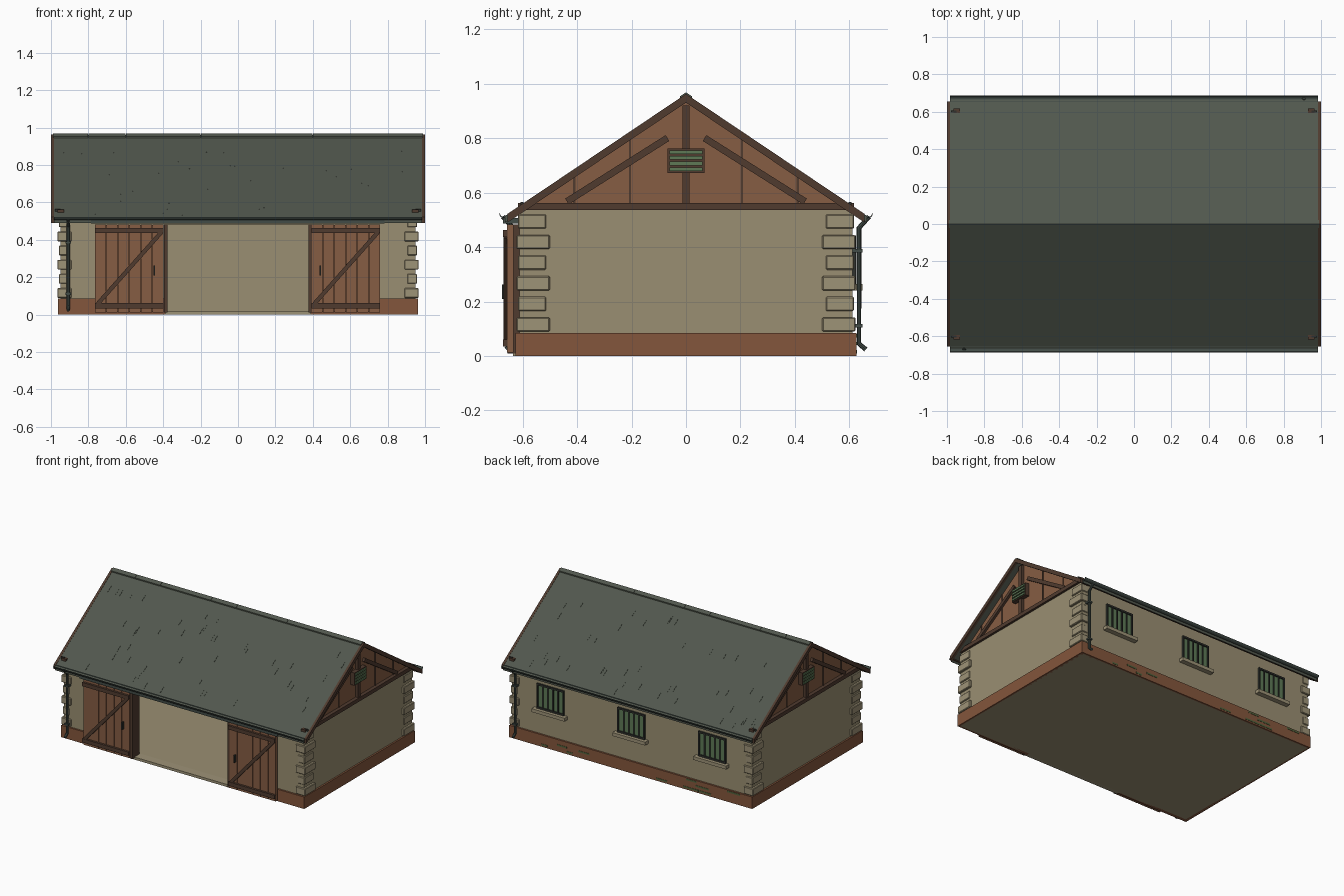
import bpy, bmesh, math, random
from mathutils import Vector

if "Cube" in bpy.data.objects:
    bpy.data.objects.remove(bpy.data.objects["Cube"])

random.seed(4)


def material(name, r, g, b):
    m = bpy.data.materials.new(name)
    lin = [((c / 255 + 0.055) / 1.055) ** 2.4 for c in (r, g, b)]
    m.diffuse_color = (*lin, 1)
    m.use_nodes = True
    m.node_tree.nodes["Principled BSDF"].inputs["Base Color"].default_value = m.diffuse_color
    return m


PLASTER = material("plaster", 154, 143, 114)
QUOIN = material("corner stone", 158, 147, 119)
BRICK = material("plinth brick", 132, 86, 60)
BOARD = material("door boards", 134, 93, 67)
TIMBER = material("dark timber", 80, 59, 47)
SLATE = material("roof slate", 81, 87, 77)
METAL = material("gutter metal", 66, 76, 71)
GREEN = material("green louvre", 94, 122, 86)
IRON = material("dark iron", 48, 50, 46)
MOSS = material("moss", 84, 98, 60)


def prism(axis, pts, lo, hi):
    return axis, pts, lo, hi


def box(x0, x1, y0, y1, z0, z1):
    return prism('x', [(y0, z0), (y1, z0), (y1, z1), (y0, z1)], x0, x1)


def strip(p, q, w):
    """Four corners of a bar of width w between two 2D points."""
    p, q = Vector(p), Vector(q)
    d = (q - p).normalized() * (w / 2)
    n = Vector((-d.y, d.x))
    return [tuple(v) for v in (p - n, q - n, q + n, p + n)]


def make(name, mat, solids, bevel=0):
    """One object from a list of extruded profiles."""
    bm = bmesh.new()
    for axis, pts, lo, hi in solids:
        rings = []
        for t in (lo, hi):
            rings.append([bm.verts.new((t, a, b) if axis == 'x' else (a, t, b)) for a, b in pts])
        bm.faces.new(rings[0])
        bm.faces.new(rings[1])
        n = len(pts)
        for i in range(n):
            j = (i + 1) % n
            bm.faces.new((rings[0][i], rings[0][j], rings[1][j], rings[1][i]))
    bmesh.ops.recalc_face_normals(bm, faces=bm.faces)
    me = bpy.data.meshes.new(name)
    bm.to_mesh(me)
    bm.free()
    me.materials.append(mat)
    ob = bpy.data.objects.new(name, me)
    bpy.context.collection.objects.link(ob)
    if bevel:
        mod = ob.modifiers.new("bevel", 'BEVEL')
        mod.width, mod.segments = bevel, 1
    return ob


def tube(name, mat, pts, r):
    cu = bpy.data.curves.new(name, 'CURVE')
    cu.dimensions, cu.bevel_depth, cu.bevel_resolution, cu.use_fill_caps = '3D', r, 2, True
    sp = cu.splines.new('POLY')
    sp.points.add(len(pts) - 1)
    for p, c in zip(sp.points, pts):
        p.co = (*c, 1)
    cu.materials.append(mat)
    ob = bpy.data.objects.new(name, cu)
    bpy.context.collection.objects.link(ob)
    bpy.ops.object.select_all(action='DESELECT')
    bpy.context.view_layer.objects.active = ob
    ob.select_set(True)
    bpy.ops.object.convert(target='MESH')
    bpy.ops.object.shade_smooth_by_angle()


SIDES = (-1, 1)
WX, WY, WT = 0.95, 0.612, 0.04      # wall half sizes and thickness
SLOPE, RIDGE = 0.672, 0.96


def roof_z(y):
    return RIDGE - SLOPE * abs(y)


def chevron(y, drop, thick):
    z0, z1 = RIDGE - drop, roof_z(y) - drop
    return [(-y, z1), (0, z0), (y, z1), (y, z1 - thick), (0, z0 - thick), (-y, z1 - thick)]


# Floor, walls with the wide front opening
make("floor", PLASTER, [box(-WX, WX, -WY, WY, 0, 0.015)])
make("walls", PLASTER,
     [box(s * WX, s * (WX - WT), -WY, WY, 0, 0.535) for s in SIDES]
     + [box(-WX, WX, WY - WT, WY, 0, 0.525)]
     + [box(s * 0.378, s * WX, -WY, -WY + WT, 0, 0.525) for s in SIDES]
     + [box(-0.378, 0.378, -WY, -WY + WT, 0.482, 0.525)])
make("threshold", QUOIN, [box(-0.39, 0.39, -0.635, -0.57, 0, 0.018)])

# Brick plinth band
make("plinth", BRICK,
     [box(s * 0.94, s * 0.962, -0.625, 0.625, 0, 0.085) for s in SIDES]
     + [box(-0.95, 0.95, 0.60, 0.625, 0, 0.085)]
     + [box(s * 0.38, s * 0.95, -0.625, -0.60, 0, 0.085) for s in SIDES])
make("moss_patches", MOSS,
     [box(x, x + random.uniform(0.04, 0.11), 0.624, 0.627, z, z + 0.012)
      for x, z in [(random.uniform(-0.9, 0.8), random.choice((0.01, 0.04, 0.068))) for _ in range(12)]])

# Corner stones, alternately long and short
quoins = []
for sx in SIDES:
    for sy in SIDES:
        for i in range(6):
            z = 0.09 + i * 0.0755
            lng = i % 2 == 0
            quoins.append(box(sx * (0.89 if lng else 0.905), sx * (0.966 if lng else 0.958),
                              sy * (0.50 if lng else 0.513), sy * (0.622 if lng else 0.617), z, z + 0.052))
make("corner_stones", QUOIN, quoins, 0.004)

# Roof, bargeboards, ridge caps, fascia
make("roof", SLATE, [prism('x', chevron(0.665, 0, 0.024), -0.985, 0.985)])
make("bargeboards", TIMBER, [prism('x', chevron(0.655, -0.002, 0.032), s * 0.983, s * 1.0) for s in SIDES])
cuts = [-0.99, -0.8, -0.6, -0.2, 0, 0.4, 0.99]
make("ridge_caps", SLATE,
     [prism('x', chevron(0.022, -0.008, 0.012), a + 0.001, b - 0.001) for a, b in zip(cuts, cuts[1:])])
make("fascia", TIMBER, [box(-0.985, 0.985, s * 0.643, s * 0.657, 0.497, 0.518) for s in SIDES])
ticks = []
for s in SIDES:
    for _ in range(45):
        x, y = random.uniform(-0.95, 0.95), s * random.uniform(0.08, 0.6)
        y2 = y + s * 0.04
        ticks.append(prism('x', [(y, roof_z(y) - 0.002), (y2, roof_z(y2) - 0.002),
                                 (y2, roof_z(y2) + 0.002), (y, roof_z(y) + 0.002)], x, x + 0.003))
make("slate_edges", SLATE, ticks)
make("roof_clips", IRON, [box(sx * 0.95, sx * 0.978, sy * 0.597, sy * 0.607, 0.545, 0.566)
                          for sx in SIDES for sy in SIDES])

# Gable ends: boarded panel, framing and louvred vent
panel, studs, frame, vent_box, slats = [], [], [], [], []
for s in SIDES:
    panel.append(prism('x', [(-0.61, 0.53), (0.61, 0.53), (0, 0.94)], s * 0.92, s * 0.94))
    frame.append(box(s * 0.93, s * 0.966, -0.617, 0.617, 0.535, 0.562))
    frame.append(box(s * 0.93, s * 0.96, -0.0135, 0.0135, 0.55, 0.92))
    for t in SIDES:
        frame.append(prism('x', strip((t * 0.068, 0.80), (t * 0.437, 0.567), 0.025), s * 0.93, s * 0.957))
        studs += [box(s * 0.93, s * 0.945, t * y - 0.004, t * y + 0.004, 0.55, roof_z(y) - 0.02)
                  for y in (0.205, 0.41)]
    vent_box.append(box(s * 0.93, s * 0.97, -0.068, 0.068, 0.672, 0.762))
    for i in range(4):
        z = 0.679 + i * 0.021
        slats.append(box(s * 0.96, s * 0.977, -0.06, 0.06, z, z + 0.013))
make("gable_panels", BOARD, panel)
make("gable_studs", TIMBER, studs)
make("gable_frame", TIMBER, frame)
make("vent_frames", TIMBER, vent_box)
make("vent_slats", GREEN, slats)

# Sliding doors with planks, rails, brace and handle
for name, x0, x1, hx in (("left", -0.765, -0.398, -0.447), ("right", 0.393, 0.76, 0.44)):
    w = (x1 - x0) / 6
    make(name + "_door_planks", BOARD,
         [box(x0 + i * w + 0.0015, x0 + (i + 1) * w - 0.0015, -0.657, -0.634, 0.012, 0.482) for i in range(6)]
         + [box(x0 + 0.002, x1 - 0.002, -0.648, -0.636, 0.014, 0.48)])
    make(name + "_door_brace", TIMBER,
         [box(x0, x1, -0.672, -0.655, z, z + 0.027) for z in (0.034, 0.436)]
         + [prism('y', strip((x0 + 0.015, 0.058), (x1 - 0.012, 0.44), 0.022), -0.670, -0.655)])
    make(name + "_door_handle", IRON, [box(hx - 0.004, hx + 0.004, -0.676, -0.655, 0.21, 0.262)])
make("door_posts", TIMBER, [box(s * 0.376, s * 0.395, -0.655, -0.575, 0.01, 0.482) for s in SIDES])
make("door_track", METAL, [box(-0.785, 0.782, -0.672, -0.61, 0.486, 0.507)])

# Back windows with bars and sills
panes, bars, sills = [], [], []
for x in (-0.64, 0, 0.64):
    panes.append(box(x - 0.10, x + 0.10, 0.60, 0.615, 0.272, 0.435))
    bars += [box(x - 0.108, x + 0.108, 0.60, 0.624, z, z + 0.012) for z in (0.264, 0.43)]
    bars += [box(x + s * 0.098, x + s * 0.108, 0.60, 0.624, 0.264, 0.442) for s in SIDES]
    bars += [box(x + d - 0.004, x + d + 0.004, 0.61, 0.622, 0.27, 0.435) for d in (-0.06, -0.02, 0.02, 0.06)]
    sills.append(box(x - 0.13, x + 0.13, 0.60, 0.647, 0.24, 0.264))
make("window_panes", GREEN, panes)
make("window_bars", IRON, bars)
make("window_sills", QUOIN, sills)

# Half-round gutters and downpipes at opposite corners
outer = [(math.cos(a) * 0.017, math.sin(a) * 0.016) for a in [math.pi + i * math.pi / 8 for i in range(9)]]
trough = outer + [(c * 0.8, d * 0.8) for c, d in reversed(outer)]
make("gutters", METAL, [prism('x', [(s * 0.669 + c, 0.523 + d) for c, d in trough], -0.985, 0.985) for s in SIDES])
for name, s in (("front", -1), ("back", 1)):
    x = s * 0.908
    tube(name + "_downpipe", METAL,
         [(x, s * 0.672, 0.512), (x, s * 0.635, 0.47), (x, s * 0.635, 0.045), (x, s * 0.66, 0.024)], 0.009)
    make(name + "_pipe_brackets", METAL,
         [box(x - 0.014, x + 0.014, s * 0.61, s * 0.648, z, z + 0.012) for z in (0.105, 0.38)])
